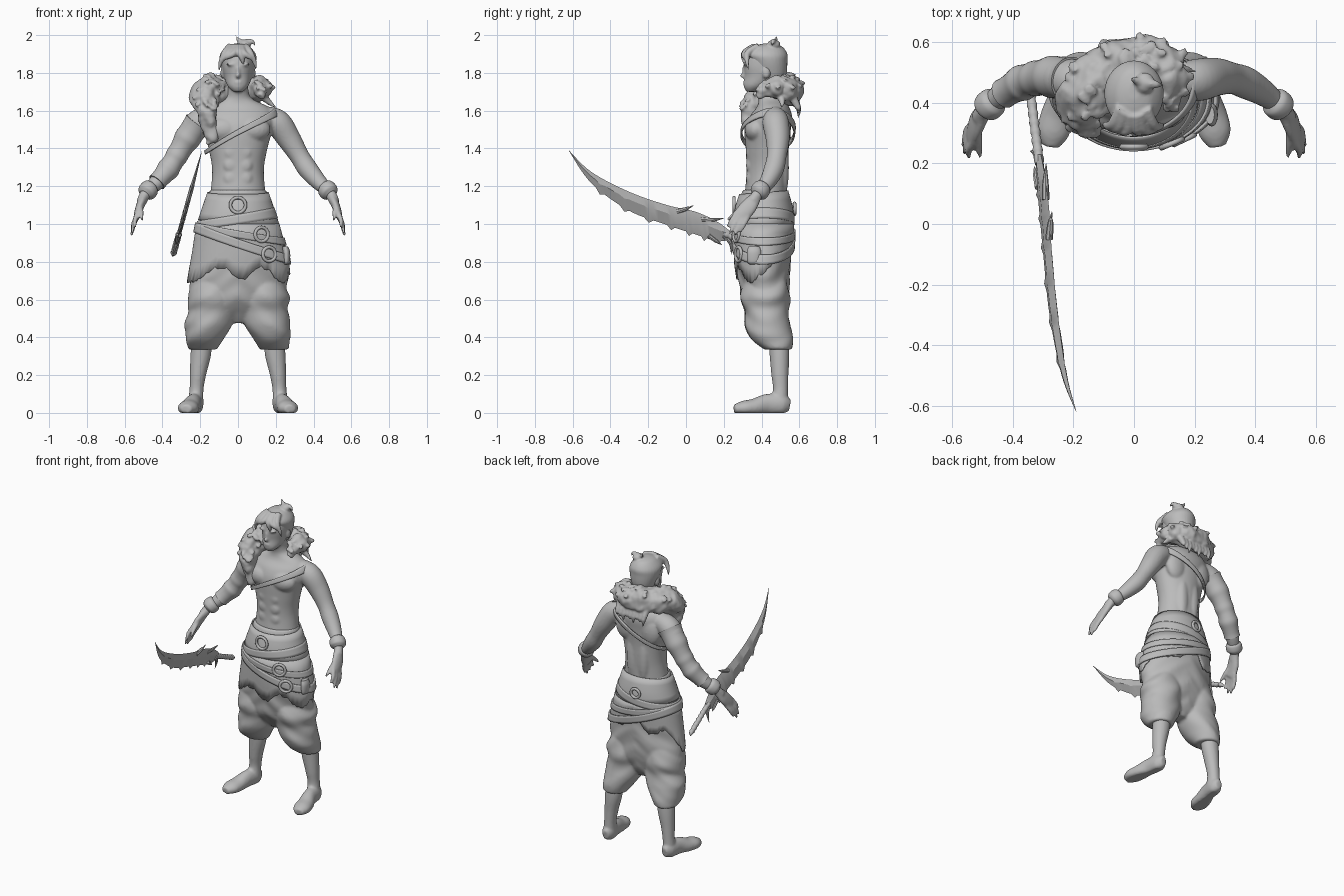
import bpy, bmesh, math, random
from math import sin, cos, pi, sqrt
from mathutils import Vector, Matrix, noise

random.seed(4)
cube = bpy.data.objects.get("Cube")
if cube:
    bpy.data.objects.remove(cube)

GREY = (0.5, 0.5, 0.5, 1)
mat = bpy.data.materials.new("plain grey")
mat.use_nodes = True
mat.diffuse_color = GREY
mat.node_tree.nodes["Principled BSDF"].inputs["Base Color"].default_value = GREY


def spline(pts, n=6):
    """Smooth curve through points of any dimension."""
    out = []
    for i in range(len(pts) - 1):
        a, b, c, d = (pts[max(i - 1, 0)], pts[i], pts[i + 1], pts[min(i + 2, len(pts) - 1)])
        for k in range(n):
            t = k / n
            out.append([q + t / 2 * (r - p + t * (2*p - 5*q + 4*r - s + t * (3*(q - r) + s - p)))
                        for p, q, r, s in zip(a, b, c, d)])
    return out + [list(pts[-1])]


def loft(bm, pts, flat=True, mirror=1, segs=32, n=6):
    """Skin elliptical rings (x, y, z, rx, ry); level rings or rings across the path."""
    path = spline([tuple(p) + (p[3],) if len(p) == 4 else p for p in pts], n)
    rows, verts = [], []
    for i, p in enumerate(path):
        c = Vector(p[:3])
        u, v = Vector((1, 0, 0)), Vector((0, 1, 0))
        if not flat:
            t = Vector(path[min(i + 1, len(path) - 1)][:3]) - Vector(path[max(i - 1, 0)][:3])
            t.normalize()
            ref = Vector((0, 0, 1)) if abs(t.y) > 0.9 else v
            u = t.cross(ref).normalized()
            v = u.cross(t)
        row = []
        for k in range(segs):
            a = 2 * pi * k / segs
            w = c + u * max(p[3], .001) * cos(a) + v * max(p[4], .001) * sin(a)
            row.append(bm.verts.new((w.x * mirror, w.y, w.z)))
        rows.append(row)
        verts += row
    for r, s in zip(rows, rows[1:]):
        for k in range(segs):
            j = (k + 1) % segs
            bm.faces.new((r[k], r[j], s[j], s[k]))
    bm.faces.new(rows[0])
    bm.faces.new(rows[-1])
    return verts


def ball(bm, loc, size):
    m = Matrix.Translation(loc) @ Matrix.Diagonal((*size, 1))
    bmesh.ops.create_uvsphere(bm, u_segments=20, v_segments=12, radius=1, matrix=m)


def finish(name, bm, voxel=0, thick=0, sharp=50, soften=3):
    bmesh.ops.recalc_face_normals(bm, faces=bm.faces)
    me = bpy.data.meshes.new(name)
    bm.to_mesh(me)
    bm.free()
    me.materials.append(mat)
    me.shade_smooth()
    me.set_sharp_from_angle(angle=math.radians(sharp))
    ob = bpy.data.objects.new(name, me)
    bpy.context.scene.collection.objects.link(ob)
    if thick:
        m = ob.modifiers.new("thickness", 'SOLIDIFY')
        m.thickness, m.offset = thick, 1
    if voxel:
        m = ob.modifiers.new("blend", 'REMESH')
        m.mode, m.voxel_size, m.use_smooth_shade = 'VOXEL', voxel, True
        m = ob.modifiers.new("soften", 'SMOOTH')
        m.factor, m.iterations = 0.5, soften


# Bare body: trunk, neck, head, arms and hands blended together
trunk = [(0, .41, 1, .17, .12), (0, .425, 1.2, .142, .11), (0, .43, 1.3, .138, .11),
         (0, .43, 1.4, .156, .114), (0, .435, 1.5, .182, .12), (0, .45, 1.57, .19, .112),
         (0, .46, 1.62, .16, .085), (0, .45, 1.66, .08, .065), (0, .435, 1.7, .056, .058),
         (0, .42, 1.77, .055, .06)]
head = [(0, .345, 1.70, .025, .025), (0, .37, 1.73, .055, .065), (0, .41, 1.78, .074, .1),
        (0, .415, 1.84, .084, .11), (0, .42, 1.9, .08, .1), (0, .43, 1.94, .04, .06)]
arm = [(.14, .47, 1.565, .06), (.21, .475, 1.535, .07), (.27, .485, 1.45, .063),
       (.325, .48, 1.36, .052), (.37, .465, 1.29, .053), (.43, .43, 1.22, .043),
       (.485, .385, 1.165, .03), (.51, .35, 1.12, .028)]
palm = [(.495, .375, 1.15, .024, .028), (.52, .33, 1.09, .022, .045), (.535, .285, 1.04, .018, .04)]
tips = [(.545, .22, .985), (.56, .232, .952), (.563, .257, .94), (.558, .285, .955)]
bm = bmesh.new()
loft(bm, trunk, segs=48)
loft(bm, head)
ball(bm, (0, .302, 1.785), (.012, .018, .013))
ball(bm, (0, .31, 1.81), (.009, .014, .03))
ball(bm, (0, .312, 1.75), (.022, .012, .007))
for s in (1, -1):
    ball(bm, (s * .078, .37, 1.5), (.095, .06, .066))
    ball(bm, (s * .09, .51, 1.5), (.075, .045, .1))
    ball(bm, (s * .04, .515, 1.3), (.04, .03, .16))
    ball(bm, (s * .083, .425, 1.80), (.01, .02, .032))
    ball(bm, (s * .035, .315, 1.845), (.03, .012, .008))
    for z in (1.24, 1.31, 1.38):
        ball(bm, (s * .035, .34, z), (.042, .0225, .043))
    loft(bm, arm, False, s)
    loft(bm, palm, False, s)
    for i, (x, y, z) in enumerate(tips):
        root = Vector((.533, .265 + i * .022, 1.055 - i * .004))
        mid = root.lerp(Vector((x, y, z)), .5) + Vector((.006, 0, 0))
        loft(bm, [(*root, .014), (*mid, .013), (x, y, z, .008)], False, s, 12)
    loft(bm, [(.518, .32, 1.1, .016), (.512, .265, 1.06, .013), (.508, .22, 1.02, .008)], False, s, 12)
finish("body", bm, .0075, soften=5)

# Hair cap, side-swept fringe locks and topknot
bm = bmesh.new()
loft(bm, [(0, .46, 1.74, .055, .055), (0, .45, 1.8, .08, .083), (0, .437, 1.86, .096, .1),
          (0, .425, 1.9, .094, .112), (0, .43, 1.94, .06, .078), (0, .435, 1.955, .02, .025)])
for x, dx, z in ((-.07, -.03, 1.8), (-.05, -.04, 1.84), (-.02, -.045, 1.865),
                 (.03, .045, 1.86), (.065, .03, 1.81), (.01, .018, 1.83)):
    y = .335 + 4 * x * x
    loft(bm, [(x * .6, y + .03, 1.94, .02), (x, y - .025, 1.905, .018),
              (x + dx * .8, y - .028, (z + 1.9) / 2, .011), (x + dx, y - .02, z, .001)], False, 1, 10)
ball(bm, (.035, .465, 1.95), (.034, .035, .026))
loft(bm, [(.03, .465, 1.955, .02), (.002, .475, 1.975, .011), (-.012, .48, 1.999, .001)], False, 1, 10)
loft(bm, [(.04, .465, 1.96, .02), (.075, .46, 1.965, .012), (.095, .455, 1.94, .001)], False, 1, 10)
finish("hair", bm, .006, soften=2)

# Baggy trousers with cloth folds
hips = [(0, .415, 1.18, .148, .115), (0, .412, 1.08, .182, .145), (0, .41, 1, .208, .152),
        (.005, .41, .9, .23, .148), (.01, .408, .8, .25, .143), (.003, .415, .7, .262, .136),
        (0, .42, .6, .245, .118), (0, .425, .52, .18, .08), (0, .43, .475, .07, .04)]
leg = [(.12, .42, .74, .1, .1), (.138, .42, .62, .13, .132), (.137, .425, .54, .128, .115),
       (.155, .435, .46, .122, .122), (.178, .455, .39, .1, .11), (.185, .485, .335, .07, .07)]
bm = bmesh.new()
loft(bm, hips, segs=64, n=10)
for s in (1, -1):
    loft(bm, leg, True, s, 48, 10)
bm.normal_update()
for v in bm.verts:
    fade = min(1, max(0, (1.0 - v.co.z) * 4))
    f = noise.noise(Vector((v.co.x * 5, v.co.y * 5, v.co.z * 14 + abs(v.co.x) * 9)))
    out = Vector((v.co.x, v.co.y - .42, 0)).normalized()
    v.co += out * f * .014 * fade
finish("trousers", bm, .009)

# Shins and boots, flat underneath
bm = bmesh.new()
for s in (1, -1):
    loft(bm, [(.19, .49, .4, .055, .055), (.198, .495, .3, .054, .052), (.212, .497, .2, .043, .045),
              (.22, .5, .12, .037, .04), (.225, .49, .05, .042, .05)], True, s)
    loft(bm, [(.222, .55, .04, .02, .03), (.225, .51, .045, .042, .055), (.237, .43, .045, .043, .055),
              (.255, .36, .03, .052, .045), (.267, .3, .025, .053, .038), (.275, .255, .02, .028, .022)],
         False, s)
for v in bm.verts:
    v.co.z = max(v.co.z, 0)
finish("boots", bm, .008)


def ring_at(prof, z):
    z0 = sorted(spline(prof, 10), key=lambda p: abs(p[2] - z))
    p, q = z0[0], z0[1]
    t = (z - p[2]) / (q[2] - p[2]) if abs(q[2] - p[2]) > 1e-6 else 0
    return [a + (b - a) * max(0, min(1, t)) for a, b in zip(p, q)]


def wrap(name, prof, low, high, off, thick=.01, segs=96, rows=5):
    """Cloth band lying on a profile; low and high give edge heights by direction."""
    bm, grid = bmesh.new(), []
    for k in range(segs):
        c, s = cos(2 * pi * k / segs), sin(2 * pi * k / segs)
        col = []
        bottom, top = low(c, s), high(c, s)
        for r in range(rows):
            z = bottom + (top - bottom) * r / (rows - 1)
            x, y, _, rx, ry = ring_at(prof, z)
            col.append(bm.verts.new((x + (rx + off) * c, y + (ry + off) * s, z)))
        grid.append(col)
    for k in range(segs):
        a, b = grid[k], grid[(k + 1) % segs]
        for r in range(rows - 1):
            bm.faces.new((a[r], b[r], b[r + 1], a[r + 1]))
    finish(name, bm, 0, thick)


# Waist sash, torn over-skirt, slanted belts and chest strap
wrap("waist_sash", hips, lambda c, s: 1.0 - .02 * c, lambda c, s: 1.165 + .01 * s, .002, .008)
wrap("sash_fold", hips, lambda c, s: 1.0 + .03 * c, lambda c, s: 1.05 + .035 * c, .007, .006)
wrap("torn_skirt", hips,
     lambda c, s: (.75 + .13 * max(0, s) - .03 * abs(c) + .035 * sin(7 * c + 2 * s)
                   + random.uniform(-.01, .01)),
     lambda c, s: 1.0, .004, .007)
wrap("slanted_belt", hips, lambda c, s: .87 - .085 * c, lambda c, s: .92 - .085 * c, .01)
wrap("second_belt", hips, lambda c, s: .925 - .04 * c, lambda c, s: .965 - .04 * c, .009)
wrap("chest_strap", trunk, lambda c, s: 1.47 + .1 * c, lambda c, s: 1.5 + .11 * c, .017, .009)

# Round buckles set on the cloth surface
for name, x, z, r, side in (("waist_buckle", 0, 1.1, .04, -1), ("upper_buckle", .125, .945, .037, -1),
                            ("lower_buckle", .165, .84, .037, -1), ("back_loop", -.02, 1.08, .03, 1)):
    cx, cy, _, rx, ry = ring_at(hips, z)
    rx, ry = rx + .018, ry + .018
    s = sqrt(1 - ((x - cx) / rx) ** 2)
    normal = Vector(((x - cx) / rx ** 2, side * s / ry, 0)).normalized()
    rot = normal.to_track_quat('Z', 'Y')
    bpy.ops.mesh.primitive_torus_add(location=(x, cy + side * ry * s, z), rotation=rot.to_euler(),
                                     major_radius=r, minor_radius=.009, major_segments=32, minor_segments=10)
    bpy.context.object.name = name
    bpy.context.object.data.materials.append(mat)
    bpy.ops.object.shade_smooth()

# Small hip pouch
bm = bmesh.new()
loft(bm, [(.25, .36, .88, .015, .03), (.256, .36, .85, .02, .038), (.256, .36, .8, .018, .035),
          (.252, .36, .785, .008, .02)], True, 1, 20)
finish("hip_pouch", bm)

# Lumpy fur collar draped round the neck, with hanging tufts
bm = bmesh.new()
fur = loft(bm, [(-.135, .36, 1.43, .015), (-.145, .35, 1.5, .038), (-.168, .355, 1.61, .065),
                (-.168, .42, 1.69, .08), (-.1, .5, 1.705, .083), (0, .54, 1.705, .08),
                (.085, .525, 1.71, .072), (.125, .45, 1.715, .052), (.115, .38, 1.67, .02)],
           False, 1, 36, 9)
bm.normal_update()
for v in fur:
    v.co += v.normal * (.022 * noise.noise(v.co * 13) + .01 * noise.noise(v.co * 32))
hanging = [v for v in fur if v.normal.z < -.1]
for v in random.sample(hanging, 60):
    d = (v.normal * .6 + Vector((0, .1, -.9))).normalized()
    a, b = v.co - v.normal * .012, v.co + d * random.uniform(.012, .03)
    loft(bm, [(*a, .016), (*a.lerp(b, .6), .01), (*b, .001)], False, 1, 8, 2)
for i in range(9):
    x = -.1 + i * .025
    loft(bm, [(x, .565, 1.67, .024), (x, .597, 1.61, .015),
              (x + .01, .59, 1.55 + .03 * (i % 3), .001)], False, 1, 8, 3)
loft(bm, [(.13, .5, 1.68, .025), (.17, .51, 1.64, .014), (.21, .5, 1.61, .001)], False, 1, 8, 3)
finish("fur_collar", bm, .007, soften=2)

# Wrist bands, and a wrapped sleeve on the right arm
for s, side in ((1, "left"), (-1, "right")):
    bm = bmesh.new()
    loft(bm, [(.455, .41, 1.2, .035), (.465, .402, 1.19, .049), (.485, .385, 1.167, .049),
              (.495, .375, 1.155, .032)], False, s)
    finish(side + "_wrist_band", bm)
bm = bmesh.new()
loft(bm, [(x, y, z, r + .003 + .004 * (i % 3 == 0)) for i, (x, y, z, r) in enumerate(spline(arm[1:6], 3))],
     False, -1, 32, 3)
finish("right_sleeve", bm)


# Curved sword: diamond-section blade with barbs, lying in a leaning plane
def plane(y, z, d=0):
    return Vector((-.19 - .277 * (1.39 - z) + d, y, z))


bm = bmesh.new()
cols = []
for i, (y, top, low) in enumerate(spline([(-.62, 1.39, 1.387), (-.5, 1.275, 1.215), (-.3, 1.17, 1.07),
                                          (-.1, 1.1, .995), (.05, 1.065, .945), (.16, 1.015, .91),
                                          (.23, .965, .915)], 8)):
    low -= .02 * (i % 5 == 0) * (8 < i < 36)
    mid = low * .4 + top * .6
    w = .012 * min(1, i / 12)
    cols.append([bm.verts.new(plane(*p)) for p in ((y, top), (y, mid, w), (y, low), (y, mid, -w))])
for a, b in zip(cols, cols[1:]):
    for k in range(4):
        bm.faces.new((a[k], b[k], b[k - 3], a[k - 3]))
bm.faces.new(cols[0])
bm.faces.new(cols[-1])
for pts in (((-.05, 1.065), (0, 1.08), (.04, 1.098)), ((.08, 1.025), (.14, 1.022), (.2, 1.03)),
            ((.12, .94), (.16, .91), (.19, .89)), ((.2, .94), (.235, .9), (.24, .84))):
    loft(bm, [(*plane(*p), r) for p, r in zip(pts, (.013, .01, .001))], False, 1, 8)
finish("sword_blade", bm, sharp=25)
bm = bmesh.new()
loft(bm, [(*plane(.2 + .0148 * i, .95 - .0068 * i), .014 + .003 * (i % 2)) for i in range(16)],
     False, 1, 16, 3)
loft(bm, [(*plane(.42, .85), .016), (*plane(.435, .84), .012), (*plane(.445, .828), .002)], False, 1, 12)
finish("sword_handle", bm)
